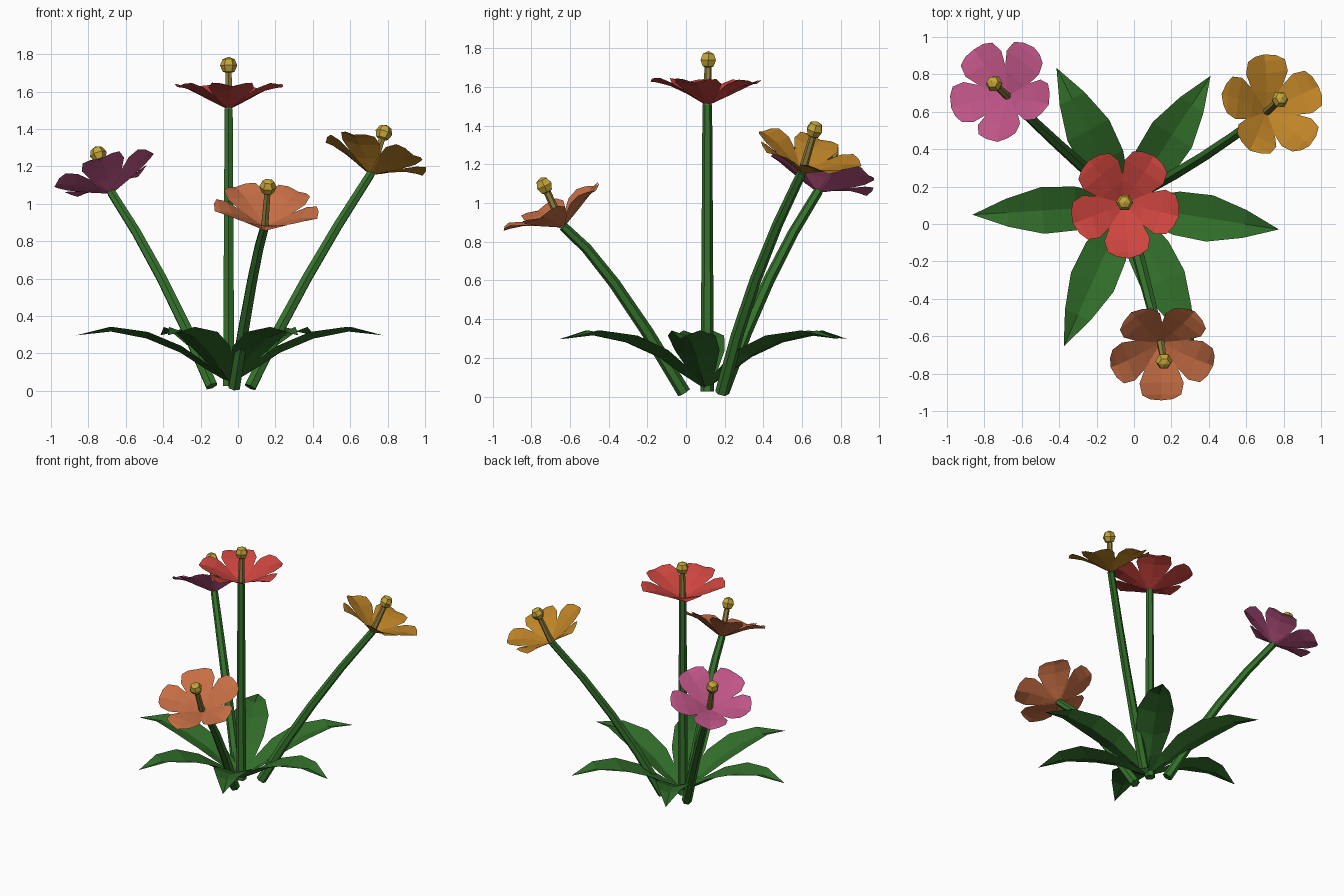
import bpy, bmesh, math
from mathutils import Vector, Matrix

if "Cube" in bpy.data.objects:
    bpy.data.objects.remove(bpy.data.objects["Cube"])


def material(name, rgb):
    m = bpy.data.materials.new(name)
    m.diffuse_color = (*rgb, 1)
    m.use_nodes = True
    m.node_tree.nodes["Principled BSDF"].inputs["Base Color"].default_value = m.diffuse_color
    return m


GREEN = material("stem_green", (0.035, 0.17, 0.025))
LEAF = material("leaf_green", (0.03, 0.15, 0.022))
GOLD = material("anther_gold", (0.55, 0.38, 0.04))
OLIVE = material("filament", (0.30, 0.22, 0.05))


def finish(bm, name, mat):
    me = bpy.data.meshes.new(name)
    bm.to_mesh(me)
    bm.free()
    me.materials.append(mat)
    ob = bpy.data.objects.new(name, me)
    bpy.context.collection.objects.link(ob)
    return ob


def tube(name, pts, r0, r1, mat, sides=6):
    """Tapered, capped six-sided tube along a path."""
    bm = bmesh.new()
    rings = []
    n = len(pts) - 1
    for i, p in enumerate(pts):
        d = (pts[min(i + 1, n)] - pts[max(i - 1, 0)]).normalized()
        q = Vector((0, 0, 1)).rotation_difference(d)
        r = r0 + (r1 - r0) * i / n
        rings.append([bm.verts.new(p + q @ Vector((r * math.sin(math.tau * k / sides),
                                                   r * math.cos(math.tau * k / sides), 0)))
                      for k in range(sides)])
    for a, b in zip(rings, rings[1:]):
        for k in range(sides):
            j = (k + 1) % sides
            bm.faces.new((a[j], a[k], b[k], b[j]))
    bm.faces.new(rings[0])
    bm.faces.new(rings[-1][::-1])
    return finish(bm, name, mat)


def blade(bm, rows, angle, M):
    """Sheet with a centre crease; rows are (radius, height, half width, edge lift, edge setback)."""
    R = M @ Matrix.Rotation(angle, 4, 'Z')
    prev = None
    for r, z, w, lift, back in rows:
        if w == 0:
            cur = [bm.verts.new(R @ Vector((r, 0, z)))] * 3
        else:
            cur = [bm.verts.new(R @ Vector((r - back * abs(s), s * w, z + lift * abs(s))))
                   for s in (-1, 0, 1)]
        if prev:
            for k in (0, 1):
                f = [prev[k], cur[k], cur[k + 1], prev[k + 1]]
                bm.faces.new(list(dict.fromkeys(f)))
        prev = cur


PETAL = [(0.008, 0.0, 0.012, 0.0, 0.0), (0.10, 0.05, 0.08, 0.006, 0.0),
         (0.195, 0.092, 0.122, 0.016, 0.0), (0.262, 0.108, 0.108, 0.024, 0.006),
         (0.298, 0.112, 0.062, 0.016, 0.014)]

# flower: stem foot, stem middle, flower base, anther position, petal phase, scale, colour
FLOWERS = [
    ("red", (-.05, .11, .025), (-.05, .11, .76), (-.05, .11, 1.51), (-.05, .115, 1.74),
     -86, 1.0, (.62, .06, .05)),
    ("orange", (-.02, -.01, .02), (.075, -.37, .585), (.143, -.635, .88), (.16, -.733, 1.09),
     -90, .97, (.58, .16, .06)),
    ("yellow", (.065, .185, .02), (.37, .36, .605), (.71, .60, 1.16), (.78, .665, 1.38),
     97, .97, (.52, .23, .02)),
    ("pink", (-.14, .19, .025), (-.41, .43, .605), (-.677, .683, 1.06), (-.747, .75, 1.265),
     53, .97, (.52, .09, .24)),
]

for name, foot, mid, base, tip, phase, scale, rgb in FLOWERS:
    foot, mid, base, tip = map(Vector, (foot, mid, base, tip))
    # stem as a quadratic curve through the middle point
    c = 2 * mid - (foot + base) / 2
    pts = [(1 - t) ** 2 * foot + 2 * t * (1 - t) * c + t * t * base
           for t in (0, .25, .5, .75, 1)]
    tube(name + "_stem", pts, .035, .025, GREEN)
    # petals
    q = Vector((0, 0, 1)).rotation_difference((tip - base).normalized())
    M = Matrix.Translation(base) @ q.to_matrix().to_4x4() @ Matrix.Scale(scale, 4)
    bm = bmesh.new()
    for k in range(5):
        blade(bm, PETAL, math.radians(phase + 72 * k), M)
    finish(bm, name + "_petals", material(name + "_petal", rgb))
    # filament and anther
    tube(name + "_filament", [base, tip], .022, .018, OLIVE)
    bm = bmesh.new()
    bmesh.ops.create_uvsphere(bm, u_segments=6, v_segments=4, radius=.046,
                              matrix=Matrix.Translation(tip) @ q.to_matrix().to_4x4()
                              @ Matrix.Rotation(math.radians(30), 4, 'Z'))
    finish(bm, name + "_anther", GOLD)

# rosette of arching leaves
LEAF_ROWS = [(.02, .05, .03, .015, 0), (.13, .115, .075, .03, 0), (.27, .205, .117, .035, 0),
             (.45, .28, .125, .035, 0), (.64, .317, .075, .025, 0), (.825, .297, 0, 0, 0)]
center = Matrix.Translation((-.04, .10, 0))
for i, a in enumerate((183.5, 117, 57, -9, -64, 246)):
    bm = bmesh.new()
    blade(bm, LEAF_ROWS, math.radians(a), center)
    finish(bm, f"leaf_{i + 1}", LEAF)
